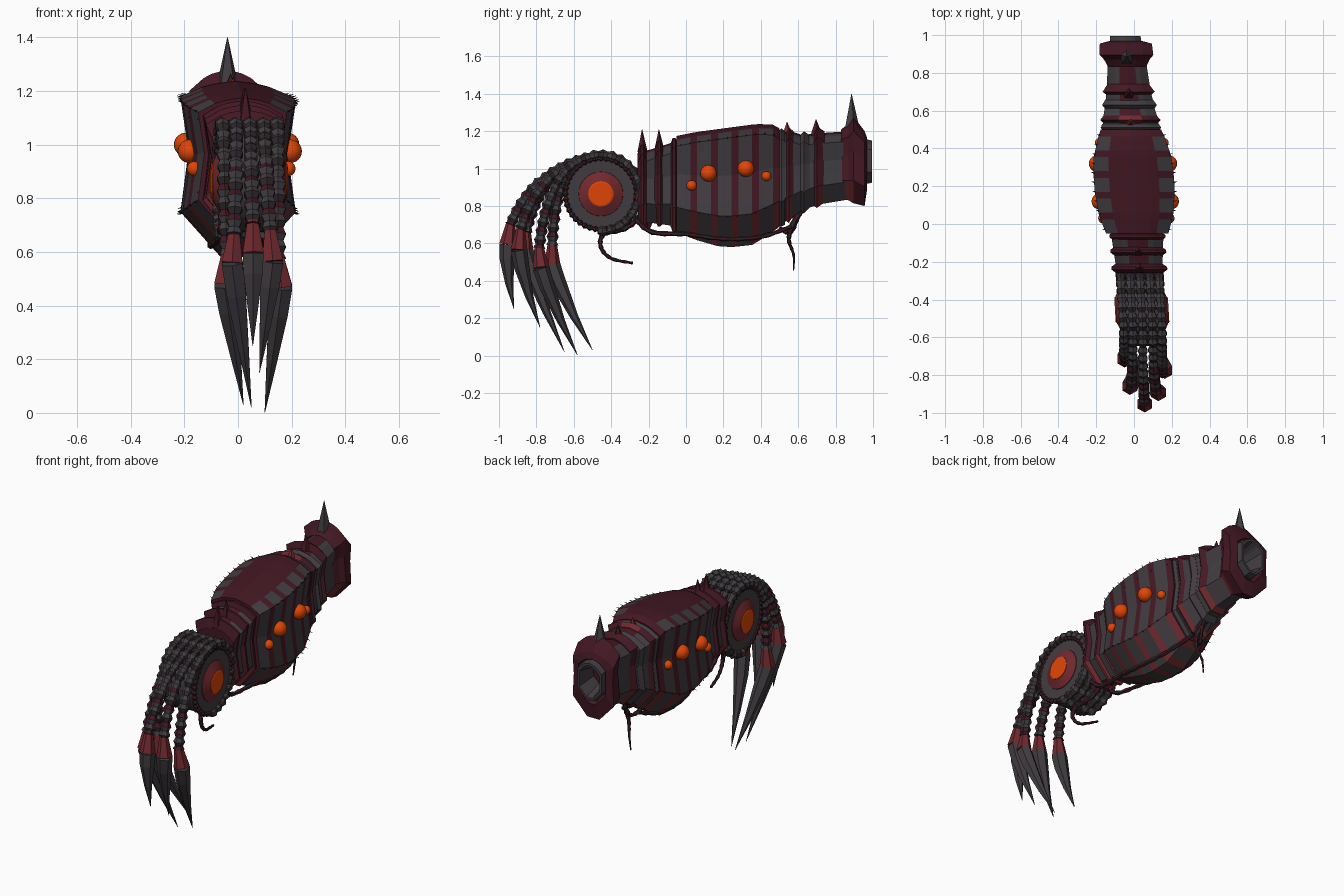
import bpy, bmesh, math
from mathutils import Vector

if "Cube" in bpy.data.objects:
    bpy.data.objects.remove(bpy.data.objects["Cube"])


def material(name, rgb):
    m = bpy.data.materials.new(name)
    m.use_nodes = True
    m.diffuse_color = (*rgb, 1)
    for n in m.node_tree.nodes:
        if n.type == 'BSDF_PRINCIPLED':
            n.inputs["Base Color"].default_value = (*rgb, 1)
    return m


GREY = material("charcoal_grey", (.052, .045, .051))
MAROON = material("dark_maroon", (.056, .009, .017))
RED = material("brick_red", (.165, .022, .028))
ORANGE = material("glowing_orange", (.74, .06, .002))
IRON = material("dark_iron", (.026, .019, .022))


def skin(name, rings, mats, rule=lambda i, j: 0, caps=True):
    """Mesh through rings of equal point count, coloured by ring and side."""
    bm = bmesh.new()
    vs = [[bm.verts.new(p) for p in r] for r in rings]
    n = len(vs[0])
    for i in range(len(vs) - 1):
        for j in range(n):
            k = (j + 1) % n
            f = bm.faces.new((vs[i][j], vs[i][k], vs[i + 1][k], vs[i + 1][j]))
            f.material_index = rule(i, j)
    if caps:
        bm.faces.new(vs[0][::-1]).material_index = rule(0, 0)
        bm.faces.new(vs[-1]).material_index = rule(len(vs) - 2, 0)
    bmesh.ops.recalc_face_normals(bm, faces=bm.faces)
    me = bpy.data.meshes.new(name)
    bm.to_mesh(me)
    bm.free()
    for m in mats:
        me.materials.append(m)
    ob = bpy.data.objects.new(name, me)
    bpy.context.collection.objects.link(ob)


def tube(name, path, radii, mats, sides=6, rule=lambda i, j: 0):
    path = [Vector(p) for p in path]
    rings = []
    for i, p in enumerate(path):
        t = (path[min(i + 1, len(path) - 1)] - path[max(i - 1, 0)]).normalized()
        ref = Vector((0, 1, 0)) if abs(t.x) > .8 else Vector((1, 0, 0))
        u = t.cross(ref).normalized()
        v = t.cross(u)
        turn = [2 * math.pi * k / sides for k in range(sides)]
        rings.append([p + radii[i] * (u * math.cos(a) + v * math.sin(a)) for a in turn])
    skin(name, rings, mats, rule)


def cx(y):
    # The whole arm leans slightly sideways along its length
    return .014 - .06 * y


def section(y, w, top, bot, drop=.055, pinch=.86):
    h = top - bot
    half = [(0, top), (.4 * w, top - .2 * drop), (.62 * w, top - .4 * drop), (w, top - drop),
            (pinch * w, top - .4 * h), (w, bot + .26 * h), (.3 * w, bot)]
    pts = half + [(-x, z) for x, z in half[:0:-1]]
    return [(cx(y) + x, y, z) for x, z in pts]


def sample(rows, y):
    for a, b in zip(rows, rows[1:]):
        if y <= b[0]:
            f = (y - a[0]) / (b[0] - a[0])
            return [p + (q - p) * f for p, q in zip(a, b)]
    return rows[-1]


# Colour rules: side counts from the top centre (0) to the underside (6)
def side(j):
    return min(j, 12 - j)


def plain(i, j):
    return 0


def ridge(i, j):
    return 1 if side(j) == 0 else 0


def under(i, j):
    return 2 if side(j) > 4 else 0


def stripes(i, j):
    if side(j) < 2:
        return 1
    return (2 if side(j) > 4 else 1) if i % 2 else 0


def band(name, rows, mat, rule=plain, caps=True):
    skin(name, [section(*r) for r in rows], [mat, MAROON, RED], rule, caps)


# Wrist: grey sleeve with flared maroon collars
band("wrist_sleeve", [(-.26, .12, 1.08, .72), (-.04, .14, 1.15, .69)], GREY, ridge)
for n, (y, top, bot) in enumerate([(-.235, 1.13, .69), (-.145, 1.15, .69), (-.065, 1.165, .66)]):
    band(f"wrist_collar_{n + 1}", [(y - .024, .125, top - .05, bot + .05), (y - .006, .148, top, bot),
                                  (y + .008, .148, top, bot), (y + .024, .125, top - .03, bot + .02)], MAROON, under)

# Forearm: bulging shell with stripes that wrap over the top edge
shell = [(-.05, .165, 1.175, .66), (.05, .198, 1.195, .62), (.2, .215, 1.215, .577),
         (.35, .207, 1.235, .59), (.45, .18, 1.243, .65), (.5, .16, 1.215, .69)]
edges = [-.05]
while len(edges) < 11:
    edges.append(edges[-1] + (.074 if len(edges) % 2 else .036))
band("forearm_shell", [sample(shell, y) for y in edges], GREY, stripes)

# Neck of the arm: stepped grey plates with maroon rings
band("rear_sleeve", [(.49, .15, 1.19, .7), (.56, .145, 1.2, .73), (.62, .13, 1.18, .78),
                     (.72, .115, 1.19, .81), (.87, .1, 1.2, .835)], GREY, ridge)
band("rear_plate", [(.495, .15, 1.2, .69), (.51, .16, 1.215, .69), (.53, .15, 1.2, .7)], GREY)
band("rear_ring_front", [(.535, .145, 1.19, .72), (.55, .16, 1.22, .71), (.575, .14, 1.2, .75)], MAROON,
     lambda i, j: 2 if side(j) in (0, 5, 6) else 0)
band("rear_plate_small", [(.61, .13, 1.18, .78), (.63, .145, 1.2, .76), (.66, .125, 1.18, .79)], GREY)
band("rear_ring_back", [(.685, .12, 1.19, .8), (.7, .138, 1.225, .79), (.74, .11, 1.2, .82)], MAROON, under)

# Cuff with a hollow grey socket
band("cuff", [(.83, .1, 1.21, .84), (.87, .12, 1.24, .83, .07), (.895, .142, 1.28, .815, .08, .9),
              (.955, .138, 1.2, .8, .06, .95), (.968, .09, 1.165, .89, .05, 1),
              (.93, .07, 1.14, .93, .05, 1)], MAROON, lambda i, j: under(i, j) if i < 2 else 0, False)
band("socket_rim", [(.95, .085, 1.16, .915, .05, 1), (.995, .08, 1.15, .925, .05, 1),
                    (.995, .068, 1.135, .94, .05, 1), (.85, .05, 1.1, .98, .04, 1)], GREY, plain, False)
band("socket_floor", [(.85, .06, 1.11, .97), (.855, .06, 1.11, .97)], IRON)

# Crest spikes and keel spike
for y, base, tip, r, mat in [(-.235, 1.09, 1.21, .03, MAROON), (-.145, 1.1, 1.21, .03, MAROON),
                             (.54, 1.17, 1.25, .035, RED), (.695, 1.18, 1.265, .035, MAROON),
                             (.885, 1.22, 1.4, .042, GREY), (-.2, .72, .66, .03, MAROON)]:
    tube("spike", [(cx(y), y, base), (cx(y), y, tip)], [r, .001], [mat], 5)

# Small thorns along the corners, and rivets on the shell sides
for s in (-1, 1):
    for n in range(11):
        y = -.03 + n * .05
        _, w, top, bot = sample(shell, y)
        for z, dz in ((top - .055, .006), (bot + .26 * (top - bot), -.006)):
            x = cx(y) + s * (w - .004)
            tube("thorn", [(x, y, z), (x + s * .017, y + .004, z + dz)], [.004, .0005], [IRON], 4)
        if n % 2 == 0:
            for f in (.16, .68):
                z = top - f * (top - bot)
                x = cx(y) + s * w * .95
                tube("rivet", [(x - s * .02, y, z), (x + s * .004, y, z)], [.006, .005], [IRON], 6)

# Glowing orbs on both flanks
for s in (-1, 1):
    for y, z, r in [(.03, .91, .028), (.12, .975, .044), (.32, 1, .044), (.43, .96, .026)]:
        w = sample(shell, y)[1]
        bpy.ops.mesh.primitive_uv_sphere_add(segments=20, ring_count=12, radius=r,
                                             location=(cx(y) + s * w * .91, y, z))
        orb = bpy.context.object
        orb.name = "flank_orb"
        orb.data.materials.append(ORANGE)
        bpy.ops.object.shade_smooth()

# Hand hub: a drum with a stepped disc on each side, turned with the arm
HY, HZ = -.455, .865


def hub(x, r, a):
    y = HY + r * math.cos(a)
    return Vector((cx(y) + x, y, HZ + r * math.sin(a)))


def disc(name, profile, mat):
    turn = [2 * math.pi * k / 32 for k in range(32)]
    skin(name, [[hub(x, r, a) for a in turn] for x, r in profile], [mat])


disc("hand_drum", [(-.108, .18), (-.1, .192), (.1, .192), (.108, .18)], GREY)
for s in (-1, 1):
    disc("hub_cone", [(s * .105, .12), (s * .112, .118), (s * .136, .07)], RED)
    disc("hub_light", [(s * .13, .068), (s * .139, .068), (s * .142, .062)], ORANGE)
    for k in range(40):
        a = 2 * math.pi * k / 40
        tube("rim_bead", [hub(s * .105, .19, a + d) for d in (-.08, 0, .08)], [.009, .018, .009],
             [MAROON if k % 2 else IRON], 6)


# Fingers: beaded chains wrapped round the drum, ending in long claws
def finger(x, end_x, knuckle, bend, tip, tip_x):
    dense = [hub(x, .212 if k > 9 else .198, math.radians(-95 + 10 * k)) for k in range(22)]
    p0 = dense[-1]
    end = Vector((end_x, *knuckle))
    ctrl = Vector((p0.x, .55 * knuckle[0] - .31, .98))
    for k in range(1, 25):
        t = k / 24
        dense.append(p0 * (1 - t) ** 2 + ctrl * 2 * t * (1 - t) + end * t * t)
    # Even spacing turns the path into regular beads
    even, gap = [dense[0]], .024
    for a, b in zip(dense, dense[1:]):
        while (b - even[-1]).length >= gap:
            even.append(even[-1] + (b - even[-1]).normalized() * gap)
    even.append(end)
    far = len(even) - 14
    radii = [(.029 if i % 2 else .018) + (.004 if i > far else 0) for i in range(len(even))]
    tube("finger_chain", even, radii, [GREY, MAROON, IRON], 6,
         lambda i, j: (0, 2, 1, 0)[i % 4] if i > far else (2 if i % 4 == 3 else 0))
    mid = Vector((end_x + (end_x - cx(HY)) * .12, *bend))
    point = Vector((tip_x, *tip))
    tube("claw_knuckle", [end + (end - mid) * .2, end, mid], [.02, .026, .045], [RED], 6)
    belly = mid.lerp(point, .22) + Vector((0, -.01, 0))
    tube("claw", [mid, belly, mid.lerp(point, .6) + Vector((0, -.012, 0)), point],
         [.045, .041, .022, .001], [GREY], 6)


finger(0, .055, (-.938, .7), (-.953, .595), (-.92, .25), .055)
finger(.052, .12, (-.885, .67), (-.893, .565), (-.78, .15), .08)
finger(-.052, -.015, (-.855, .66), (-.86, .56), (-.65, .02), .05)
finger(.102, .15, (-.785, .575), (-.775, .47), (-.58, .002), .1)
finger(-.102, -.04, (-.715, .59), (-.715, .48), (-.5, .03), .02)


# Tendrils hanging below
def tendril(name, pts, r, taper):
    pts = [Vector((cx(p[0]) + p[2], p[0], p[1])) for p in pts]
    fine = []
    for i in range(len(pts) - 1):
        a, b, c, d = pts[max(i - 1, 0)], pts[i], pts[i + 1], pts[min(i + 2, len(pts) - 1)]
        for k in range(5):
            t = k / 5
            fine.append(b + (c - a) * t / 2 + (2 * a - 5 * b + 4 * c - d) * t * t / 2
                        + (3 * b - a - 3 * c + d) * t ** 3 / 2)
    fine.append(pts[-1])
    n = len(fine) - 1
    tube(name, fine, [r * (1 - taper * i / n) * (1.2 if i % 2 else .9) for i in range(n + 1)],
         [IRON, MAROON], 6, lambda i, j: i % 4 // 2)


tendril("curled_tendril", [(-.25, .74, 0), (-.33, .68, 0), (-.44, .65, .02), (-.455, .58, .03),
                           (-.4, .52, .02), (-.285, .495, 0)], .017, .6)
for s in (-1, 1):
    tendril("belly_tendril", [(-.27, .73, s * .06), (-.18, .66, s * .06), (0, .65, s * .08),
                              (.2, .625, s * .1), (.4, .635, s * .09), (.56, .69, s * .05)], .013, .2)
tendril("tail_tendril", [(.62, .79, 0), (.57, .7, .03), (.55, .62, .02), (.575, .54, 0),
                         (.575, .455, -.01)], .018, .85)
tendril("tail_tendril_branch", [(.5, .68, -.03), (.56, .66, 0), (.6, .74, .02), (.64, .8, .02)], .012, .3)
